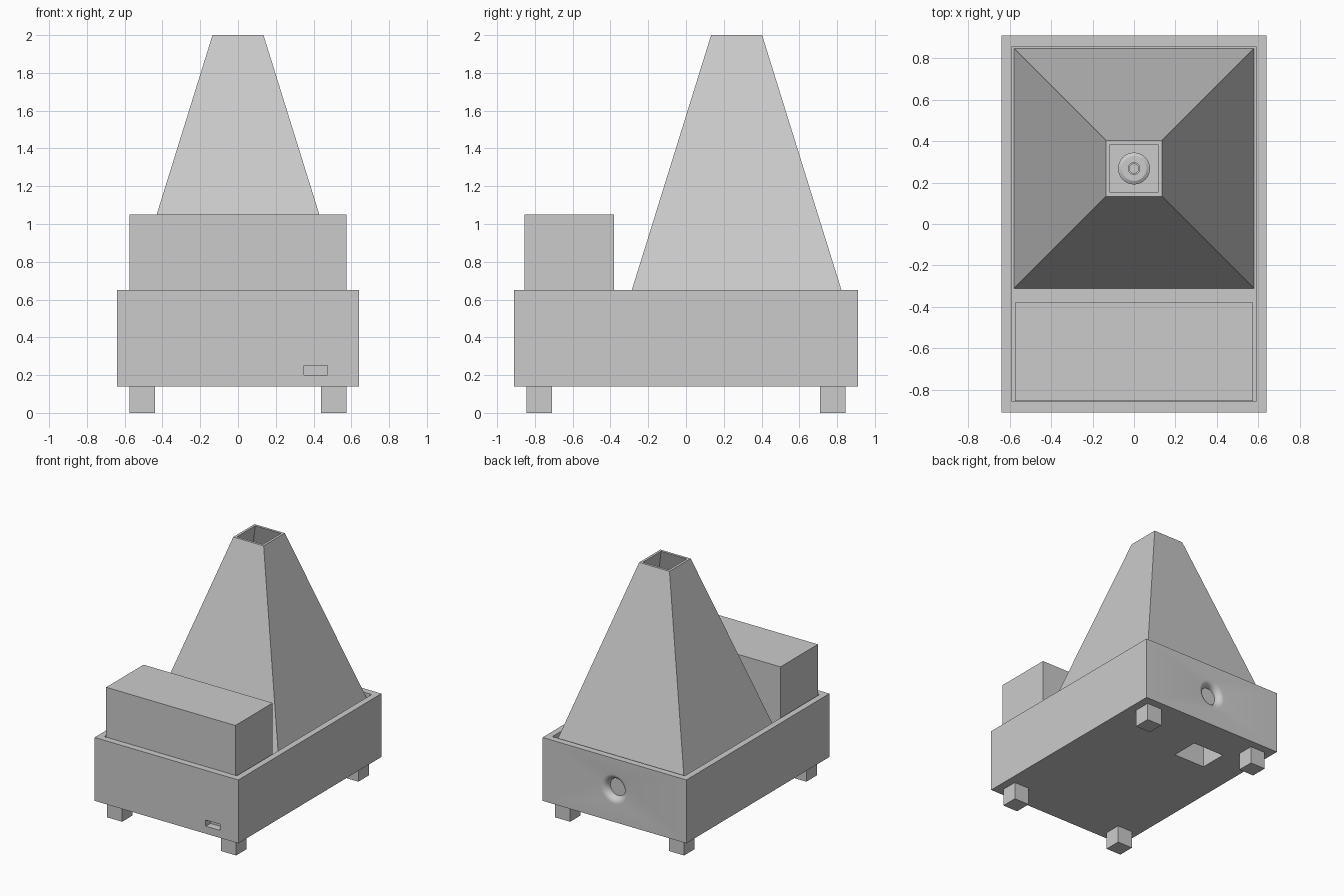
import bpy, bmesh
from math import sin, cos, pi

if "Cube" in bpy.data.objects:
    bpy.data.objects.remove(bpy.data.objects["Cube"])


def make(name, bm):
    bmesh.ops.recalc_face_normals(bm, faces=bm.faces)
    mesh = bpy.data.meshes.new(name)
    bm.to_mesh(mesh)
    bm.free()
    ob = bpy.data.objects.new(name, mesh)
    bpy.context.collection.objects.link(ob)
    return ob


def box(name, x, y, z):
    bm = bmesh.new()
    bmesh.ops.create_cube(bm, size=1)
    for v in bm.verts:
        for i, (a, b) in enumerate((x, y, z)):
            v.co[i] = a if v.co[i] < 0 else b
    return make(name, bm)


def lathe(name, profile, place, n=48):
    # closed solid of revolution; place maps (u, v, height) to a point
    bm = bmesh.new()
    rings = [[bm.verts.new(place(r * cos(2 * pi * k / n), r * sin(2 * pi * k / n), h))
              for k in range(n)] for r, h in profile]
    for a, b in zip(rings, rings[1:]):
        for k in range(n):
            bm.faces.new((a[k], a[k - 1], b[k - 1], b[k]))
    bm.faces.new(rings[0])
    bm.faces.new(rings[-1])
    return make(name, bm)


def cut(ob, cutter):
    mod = ob.modifiers.new("cut", 'BOOLEAN')
    mod.operation = 'DIFFERENCE'
    mod.solver = 'EXACT'
    mod.object = cutter
    bpy.context.view_layer.objects.active = ob
    bpy.ops.object.modifier_apply(modifier=mod.name)
    bpy.data.objects.remove(cutter)


# base block with a shallow tray, front slot and underside pocket
FLOOR = 0.57
base = box("base", (-0.64, 0.64), (-0.91, 0.91), (0.14, 0.65))
cut(base, box("tray_cutter", (-0.59, 0.59), (-0.857, 0.857), (FLOOR, 0.8)))
cut(base, box("slot_cutter", (0.35, 0.475), (-1.0, -0.85), (0.2, 0.25)))
cut(base, box("pocket_cutter", (-0.36, -0.08), (0.385, 0.61), (0.0, 0.4)))

# rounded circular recess in the back
R, F = 0.07, 0.05
fillet = [(R + F - F * sin(a), 0.91 - F + F * cos(a))
          for a in [pi / 2 * (1 - i / 8) for i in range(8)]]
profile = fillet + [(R + F, 0.9101), (R + F, 1.0)]
cut(base, lathe("recess_cutter", profile, lambda u, v, h: (u, h, 0.405 + v)))

# four feet
for sx, side in ((-1, "left"), (1, "right")):
    for sy, end in ((-1, "front"), (1, "back")):
        box(f"foot_{end}_{side}", sorted((sx * 0.44, sx * 0.575)),
            sorted((sy * 0.71, sy * 0.845)), (0, 0.14))

# control box at the front
box("front_box", (-0.575, 0.575), (-0.855, -0.38), (FLOOR, 1.05))

# hollow square funnel
bm = bmesh.new()
rings = [[bm.verts.new((x * h, 0.268 + y * h, z))
          for x, y in ((-1, -1), (1, -1), (1, 1), (-1, 1))]
         for h, z in ((0.58, FLOOR), (0.135, 2), (0.115, 2), (0.56, FLOOR))]
for i in range(4):
    a, b = rings[i - 1], rings[i]
    for k in range(4):
        bm.faces.new((a[k - 1], a[k], b[k], b[k - 1]))
make("funnel", bm)

# small stepped nozzle on the tray floor under the funnel
steps = [(0.077, 0), (0.077, 0.02), (0.06, 0.03), (0.03, 0.03),
         (0.03, 0.07), (0.022, 0.07), (0.022, 0.03)]
lathe("nozzle", steps, lambda u, v, h: (u, 0.268 + v, FLOOR - 0.005 + h), 32)

for ob in bpy.data.objects:
    ob.select_set(ob.name in ("base", "nozzle"))
bpy.context.view_layer.objects.active = base
bpy.ops.object.shade_smooth_by_angle(angle=0.5)
